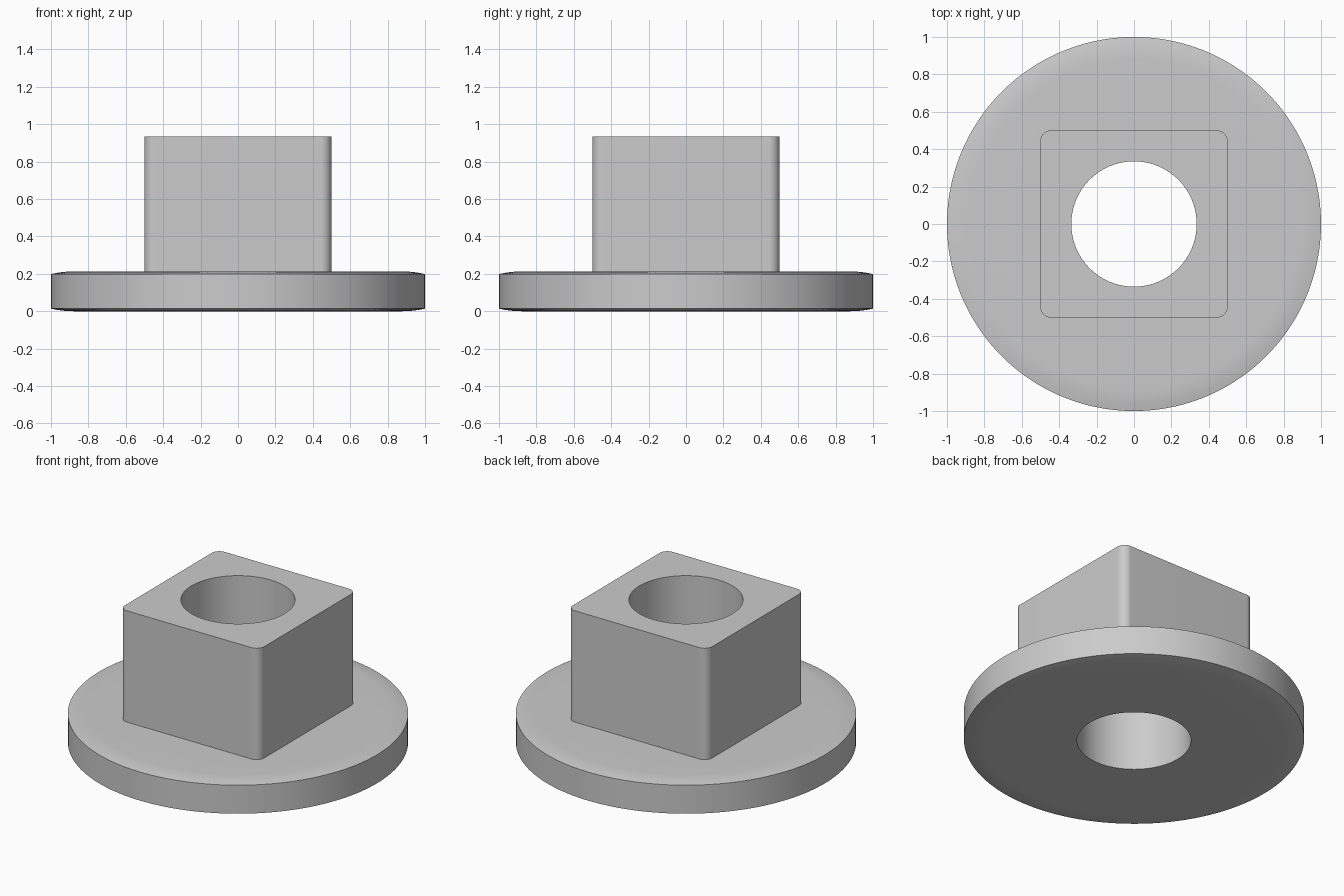
import bpy, bmesh
from math import cos, sin, radians

cube = bpy.data.objects.get("Cube")
if cube:
    bpy.data.objects.remove(cube, do_unlink=True)

STEPS = 32                      # points per quarter turn
BORE, HALF, CORNER = 0.335, 0.5, 0.055
THICK, TOP = 0.213, 0.935
RIM_WIDTH, RIM_DROP = 0.12, 0.014

grey = bpy.data.materials.new("grey")
grey.use_nodes = True
grey.diffuse_color = (0.6, 0.6, 0.6, 1)
grey.node_tree.nodes["Principled BSDF"].inputs["Base Color"].default_value = (0.6, 0.6, 0.6, 1)

bm = bmesh.new()


def circle(r, z):
    return [bm.verts.new((r * cos(a), r * sin(a), z))
            for a in (radians((i + 0.5) * 90 / STEPS) for i in range(4 * STEPS))]


def rounded_square(z):
    ring, c = [], HALF - CORNER
    for sx, sy, start in ((1, 1, 0), (-1, 1, 90), (-1, -1, 180), (1, -1, 270)):
        for j in range(STEPS):
            a = radians(start + 90 * j / (STEPS - 1))
            ring.append(bm.verts.new((sx * c + CORNER * cos(a), sy * c + CORNER * sin(a), z)))
    return ring


# Gently curved rim, from the flat face out to the vertical edge
rim = [(1 - RIM_WIDTH * (1 - t), RIM_DROP * t * t) for t in (0, 0.25, 0.5, 0.75, 1)]

# Loops follow the section: underside, rim, flange top, square collar, bore
loops = [circle(BORE, 0)]
loops += [circle(r, d) for r, d in rim]
loops += [circle(r, THICK - d) for r, d in reversed(rim)]
loops += [rounded_square(THICK), rounded_square(TOP), circle(BORE, TOP)]

for a, b in zip(loops, loops[1:] + loops[:1]):
    for i in range(len(a)):
        k = (i + 1) % len(a)
        bm.faces.new((a[i], a[k], b[k], b[i]))
bmesh.ops.recalc_face_normals(bm, faces=bm.faces)

mesh = bpy.data.meshes.new("flanged_square_collar")
bm.to_mesh(mesh)
bm.free()
mesh.materials.append(grey)
collar = bpy.data.objects.new("flanged_square_collar", mesh)
bpy.context.collection.objects.link(collar)

bpy.ops.object.select_all(action='DESELECT')
collar.select_set(True)
bpy.context.view_layer.objects.active = collar
bpy.ops.object.shade_smooth_by_angle(angle=radians(30))
